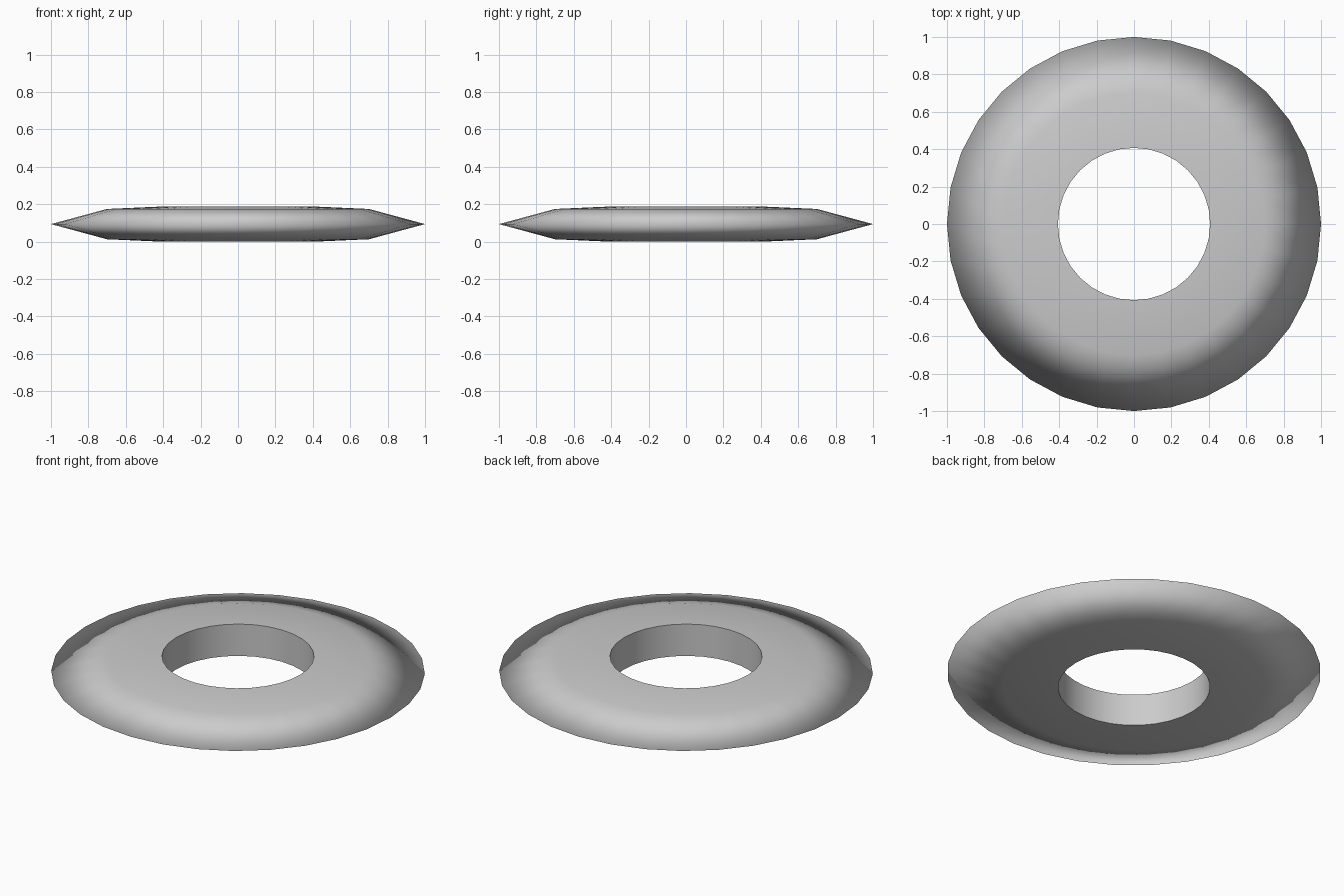
import bpy, bmesh, math

if "Cube" in bpy.data.objects:
    bpy.data.objects.remove(bpy.data.objects["Cube"])

SIDES = 32
# Closed ring cross-section as (radius, height)
PROFILE = [(0.407, 0.003), (0.70, 0.016), (1.0, 0.097),
           (0.70, 0.178), (0.407, 0.191)]

bm = bmesh.new()

# Lathe the cross-section around z
rings = []
for i in range(SIDES):
    a = 2 * math.pi * i / SIDES
    rings.append([bm.verts.new((r * math.cos(a), r * math.sin(a), z))
                  for r, z in PROFILE])
n = len(PROFILE)
for i in range(SIDES):
    a, b = rings[i], rings[(i + 1) % SIDES]
    for j in range(n):
        k = (j + 1) % n
        bm.faces.new((a[j], b[j], b[k], a[k])).smooth = True
bmesh.ops.recalc_face_normals(bm, faces=bm.faces)

# Crisp edges at the hole, soft outer rim
for i in range(SIDES):
    for j in (0, n - 1):
        bm.edges.get((rings[i][j], rings[(i + 1) % SIDES][j])).smooth = False

# Stand on the ground
bmesh.ops.translate(bm, verts=bm.verts, vec=(0, 0, -PROFILE[0][1]))

mesh = bpy.data.meshes.new("ring_disc")
bm.to_mesh(mesh)
bm.free()
bpy.context.collection.objects.link(bpy.data.objects.new("ring_disc", mesh))
